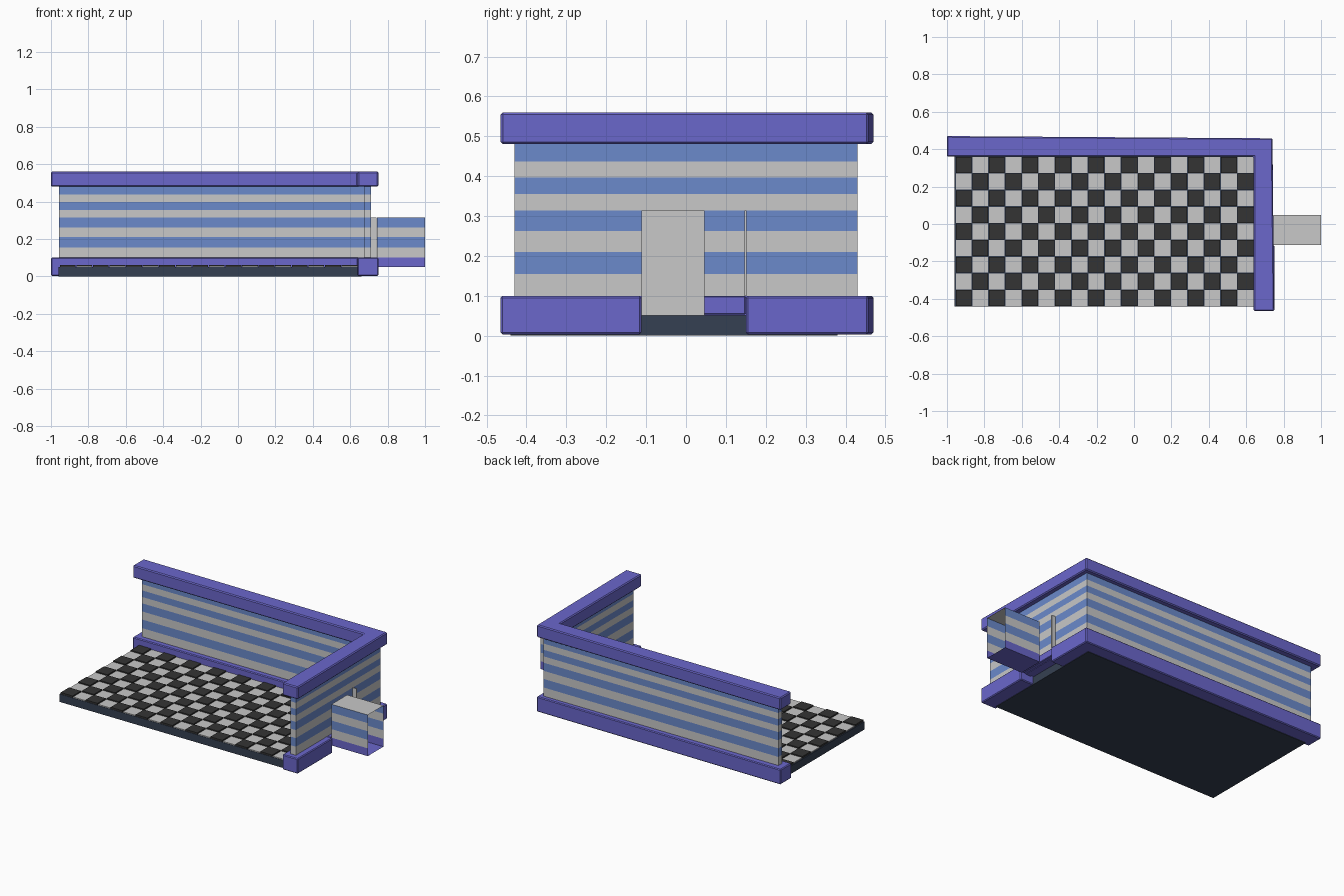
import bpy, bmesh

if "Cube" in bpy.data.objects:
    bpy.data.objects.remove(bpy.data.objects["Cube"])

def material(name, r, g, b):
    m = bpy.data.materials.new(name)
    m.diffuse_color = (r, g, b, 1)
    m.use_nodes = True
    m.node_tree.nodes["Principled BSDF"].inputs["Base Color"].default_value = m.diffuse_color
    return m

PURPLE = material("purple trim", .145, .135, .60)
BLUE = material("blue stripe", .147, .254, .60)
GREY = material("pale grey", .58, .58, .58)
BLACK = material("black tile", .034, .034, .034)
SLATE = material("dark slate", .036, .051, .085)
BANDS = [.10, .155, .21, .262, .314, .355, .397, .437]   # stripe boundaries

def finish(bm, name, mats):
    me = bpy.data.meshes.new(name)
    bm.to_mesh(me)
    bm.free()
    for m in mats:
        me.materials.append(m)
    ob = bpy.data.objects.new(name, me)
    bpy.context.collection.objects.link(ob)
    return ob

def add_prism(bm, outline, z0, z1):
    base = bm.faces.new([bm.verts.new((x, y, z0)) for x, y in outline])
    ext = bmesh.ops.extrude_face_region(bm, geom=[base], use_keep_orig=True)
    bmesh.ops.translate(bm, vec=(0, 0, z1 - z0),
                        verts=[v for v in ext["geom"] if isinstance(v, bmesh.types.BMVert)])
    bmesh.ops.recalc_face_normals(bm, faces=bm.faces)

def rect(x0, x1, y0, y1):
    return [(x0, y0), (x1, y0), (x1, y1), (x0, y1)]

def prism(name, outline, z0, z1, mat, bevel=0):
    bm = bmesh.new()
    add_prism(bm, outline, z0, z1)
    ob = finish(bm, name, [mat])
    if bevel:
        b = ob.modifiers.new("bevel", 'BEVEL')
        b.width, b.segments = bevel, 1
    return ob

def stripe(bm):
    # cut horizontally at each band, then colour side faces by height
    for z in BANDS:
        bmesh.ops.bisect_plane(bm, geom=bm.verts[:] + bm.edges[:] + bm.faces[:],
                               plane_co=(0, 0, z), plane_no=(0, 0, 1))
    for f in bm.faces:
        n = sum(f.calc_center_median().z > z for z in BANDS)
        f.material_index = 2 if n == 0 else (1 if n % 2 else 0)

STRIPE_MATS = [BLUE, GREY, PURPLE]

# floor slab
prism("floor_slab", rect(-.96, .66, -.44, .38), 0, .05, SLATE)

# checkerboard tiles
COLS, ROWS = 18, 9
SX, SY = 1.595 / COLS, .80 / ROWS
for name, parity, top, mat in (("dark_tiles", 0, .061, BLACK), ("light_tiles", 1, .056, GREY)):
    bm = bmesh.new()
    for i in range(COLS):
        for j in range(ROWS):
            if (i + j) % 2 == parity:
                x, y = -.955 + i * SX, -.44 + j * SY
                add_prism(bm, rect(x + .002, x + SX - .002, y + .002, y + SY - .002), .045, top)
    finish(bm, name, [mat])

# striped L-shaped wall
bm = bmesh.new()
add_prism(bm, [(-.957, .395), (.675, .395), (.675, -.43), (.712, -.43),
               (.712, .43), (-.957, .43)], .05, .50)
stripe(bm)
finish(bm, "striped_walls", STRIPE_MATS)

# top trim and baseboards, the right baseboard is broken at the doorway
prism("top_trim", [(-1, .36), (.64, .36), (.64, -.465), (.75, -.465),
                   (.74, .458), (-1, .47)], .48, .56, PURPLE, .006)
prism("back_baseboard", [(-1, .36), (.64, .36), (.64, .15), (.744, .15),
                         (.74, .458), (-1, .47)], .003, .10, PURPLE, .005)
prism("front_baseboard", rect(.64, .75, -.465, -.112), .003, .10, PURPLE, .005)
prism("doorway_baseboard", rect(.64, .735, -.112, .15), .053, .10, PURPLE, .003)

# doorway jamb plate
prism("doorway_jamb", rect(.71, .74, .147, .152), .10, .314, GREY)

# open door: hollow box with its outer end missing
bm = bmesh.new()
add_prism(bm, rect(.742, 1.0, -.112, .047), .05, .314)
bm.normal_update()
bmesh.ops.delete(bm, geom=[f for f in bm.faces if f.normal.x > .9], context='FACES')
stripe(bm)
bm.normal_update()
for f in bm.faces:
    if f.normal.x < -.9:
        f.material_index = 1
finish(bm, "open_door", STRIPE_MATS)
